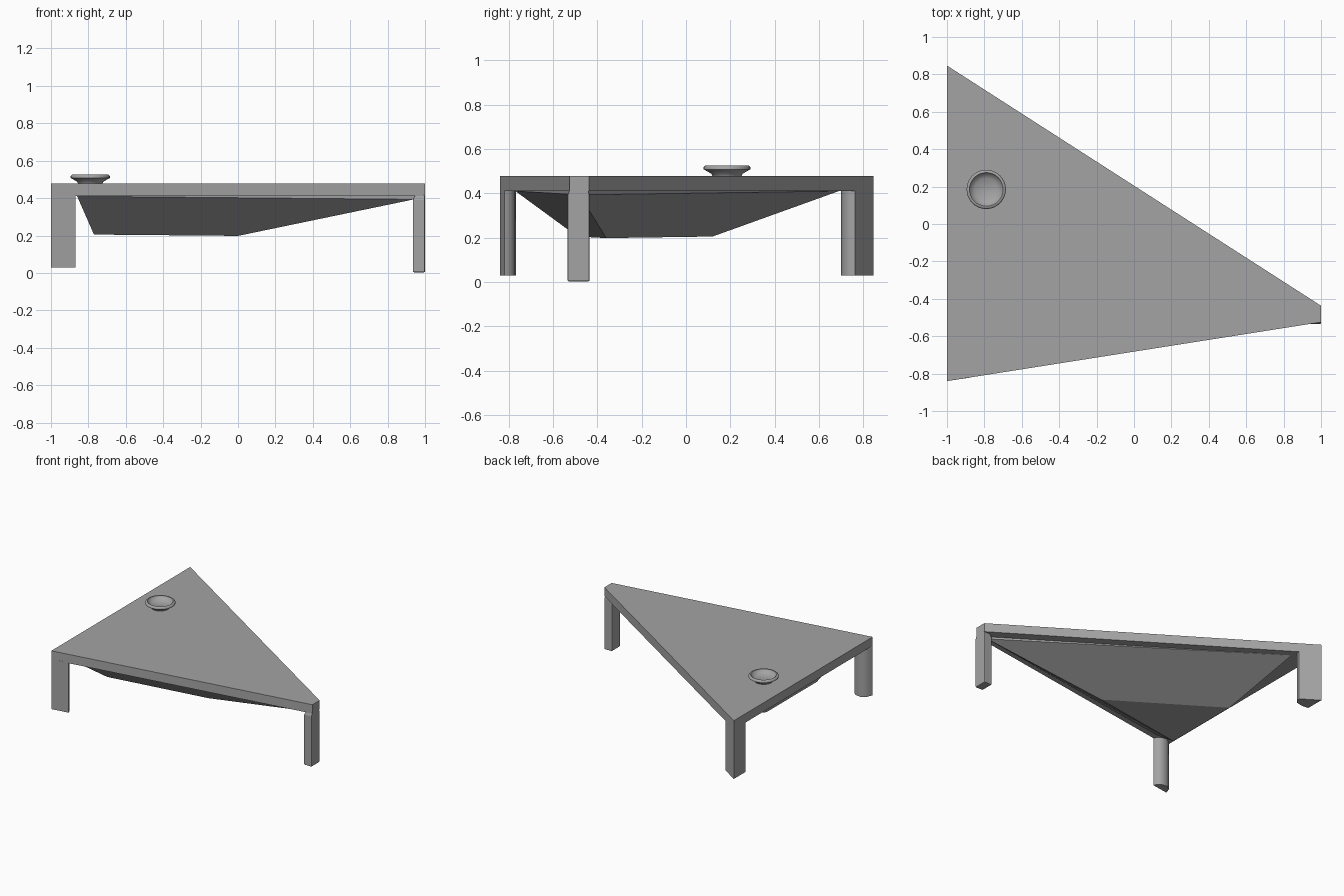
import bpy
import bmesh
import math

cube = bpy.data.objects.get("Cube")
if cube:
    bpy.data.objects.remove(cube, do_unlink=True)

grey = bpy.data.materials.new("mid_grey")
grey.use_nodes = True
colour = (0.37, 0.37, 0.37, 1)
grey.diffuse_color = colour
grey.node_tree.nodes["Principled BSDF"].inputs["Base Color"].default_value = colour


def loft(name, rings, bevel=0, smooth=False):
    """Join matching rings of points into a closed solid."""
    bm = bmesh.new()
    loops = [[bm.verts.new(p) for p in ring] for ring in rings]
    n = len(loops[0])
    for low, high in zip(loops, loops[1:]):
        for i in range(n):
            j = (i + 1) % n
            bm.faces.new((low[i], low[j], high[j], high[i]))
    bm.faces.new(loops[0][::-1])
    bm.faces.new(loops[-1])
    bmesh.ops.recalc_face_normals(bm, faces=bm.faces)
    mesh = bpy.data.meshes.new(name)
    bm.to_mesh(mesh)
    bm.free()
    mesh.materials.append(grey)
    obj = bpy.data.objects.new(name, mesh)
    bpy.context.collection.objects.link(obj)
    if bevel:
        mod = obj.modifiers.new("soft_edges", "BEVEL")
        mod.width = bevel
        mod.segments = 2
    if smooth:
        bpy.ops.object.select_all(action="DESELECT")
        obj.select_set(True)
        bpy.context.view_layer.objects.active = obj
        bpy.ops.object.shade_smooth_by_angle(angle=math.radians(50))
    return obj


def flat(outline, z):
    return [(x, y, z) for x, y in outline]


def circle(radius, z, cx=-0.79, cy=0.185, n=32):
    return [(cx + radius * math.cos(math.tau * i / n),
             cy + radius * math.sin(math.tau * i / n), z) for i in range(n)]


# Triangular top plate with a blunt tip
plate = [(-1, -0.84), (1, -0.525), (1, -0.437), (-1, 0.847)]
loft("top_plate", [flat(plate, 0.41), flat(plate, 0.478)])

# Tapered belly under the plate
belly_top = [(-0.86, -0.77), (0.94, -0.48), (-0.86, 0.69)]
loft("belly", [
    [(-0.77, -0.49, 0.205), (0, -0.36, 0.198), (-0.77, 0.12, 0.205)],
    [(x, y, 0.393 if x > 0 else 0.41) for x, y in belly_top],
    flat(belly_top, 0.42),
])

# Corner legs with rounded inner sides
front_leg = [(-1, -0.84), (-0.868, -0.82), (-0.875, -0.795),
             (-0.9, -0.775), (-0.945, -0.768), (-0.985, -0.795)]
back_leg = [(-1, 0.847), (-1, 0.705), (-0.945, 0.7),
            (-0.895, 0.71), (-0.87, 0.735), (-0.868, 0.762)]
for name, outline in (("front_leg", front_leg), ("back_leg", back_leg)):
    loft(name, [flat(outline, 0.03), flat(outline, 0.415)], smooth=True)

# Square leg at the tip, narrowing into the plate
tip = [(0.935, -0.535), (1, -0.535), (1, -0.435), (0.935, -0.435)]
neck = [(0.945, -0.525), (1, -0.525), (1, -0.44), (0.945, -0.44)]
loft("tip_leg", [flat(tip, 0.003), flat(tip, 0.39), flat(neck, 0.42)],
     bevel=0.006)

# Shallow dish resting on the plate
dish = [(0.065, 0.478), (0.07, 0.488), (0.105, 0.508), (0.105, 0.518),
        (0.098, 0.525), (0.09, 0.525), (0.085, 0.515), (0.06, 0.497)]
loft("dish", [circle(r, z) for r, z in dish], smooth=True)
